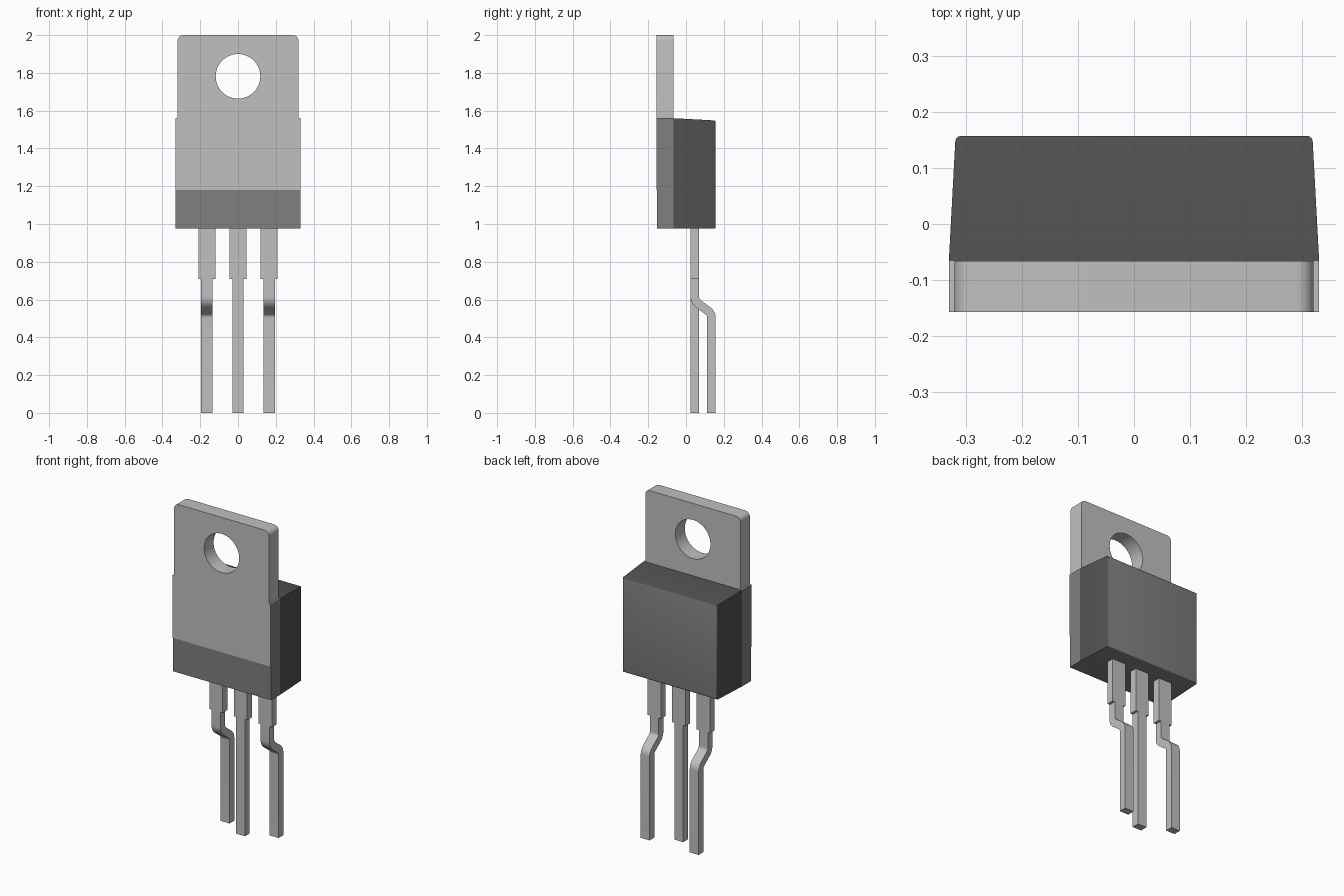
import bpy, bmesh, math
from mathutils import Vector

cube = bpy.data.objects.get("Cube")
if cube:
    bpy.data.objects.remove(cube, do_unlink=True)


def material(name, v):
    m = bpy.data.materials.new(name)
    m.use_nodes = True
    m.diffuse_color = (v, v, v, 1)
    m.node_tree.nodes["Principled BSDF"].inputs["Base Color"].default_value = (v, v, v, 1)
    return m


SILVER = material("silver metal", 0.527)
GREY = material("mid grey plastic", 0.216)
DARK = material("dark grey plastic", 0.084)


def finish(name, bm, mats, rule=None, smooth=False):
    """Turn a bmesh into an object, colouring faces by a rule."""
    bmesh.ops.recalc_face_normals(bm, faces=bm.faces)
    bm.normal_update()
    if rule:
        for f in bm.faces:
            f.material_index = rule(f.normal, f.calc_center_median())
    me = bpy.data.meshes.new(name)
    bm.to_mesh(me)
    bm.free()
    for m in mats:
        me.materials.append(m)
    ob = bpy.data.objects.new(name, me)
    bpy.context.collection.objects.link(ob)
    if smooth:
        bpy.ops.object.select_all(action="DESELECT")
        ob.select_set(True)
        bpy.context.view_layer.objects.active = ob
        bpy.ops.object.shade_smooth_by_angle(angle=math.radians(35))
    return ob


def loop(bm, pts):
    vs = [bm.verts.new(p) for p in pts]
    return [bm.edges.new((vs[i - 1], vs[i])) for i in range(len(vs))]


def extrude(bm, edges, offset):
    """Fill closed outlines (inner ones become holes) and extrude them."""
    bmesh.ops.triangle_fill(bm, edges=edges, use_beauty=True)
    r = bmesh.ops.extrude_face_region(bm, geom=bm.faces[:], use_keep_orig=True)
    vs = [g for g in r["geom"] if isinstance(g, bmesh.types.BMVert)]
    bmesh.ops.translate(bm, verts=vs, vec=offset)


def loft_box(bm, front, back):
    """Box between two rectangles, each (half width, y, z low, z high)."""
    rings = [[bm.verts.new((x, y, z)) for x, z in ((-w, a), (w, a), (w, b), (-w, b))]
             for w, y, a, b in (front, back)]
    bm.faces.new(rings[0])
    bm.faces.new(rings[1])
    for i in range(4):
        bm.faces.new((rings[0][i - 1], rings[0][i], rings[1][i], rings[1][i - 1]))


# Mounting tab: stepped plate with rounded top corners and a round hole
R = 0.03
half = [(0.33, 1.18), (0.33, 1.56), (0.32, 1.56)]
half += [(0.32 - R + R * math.cos(a), 2 - R + R * math.sin(a))
         for a in (math.pi / 2 * i / 6 for i in range(7))]
outline = half + [(-x, z) for x, z in reversed(half)]
hole = [(0.118 * math.cos(t), 1.782 + 0.118 * math.sin(t))
        for t in (math.tau * i / 48 for i in range(48))]
bm = bmesh.new()
edges = loop(bm, [(x, -0.157, z) for x, z in outline])
edges += loop(bm, [(x, -0.157, z) for x, z in hole])
extrude(bm, edges, (0, 0.091, 0))
finish("mounting_tab", bm, [SILVER, GREY],
       lambda n, c: int(abs(n.x) > 0.9 and abs(c.x) > 0.325), smooth=True)

# Plastic band under the tab
bm = bmesh.new()
loft_box(bm, (0.33, -0.153, 0.975, 1.18), (0.33, -0.066, 0.975, 1.18))
finish("front_band", bm, [GREY])

# Tapered plastic body with softened rear edges
bm = bmesh.new()
loft_box(bm, (0.33, -0.066, 0.975, 1.56), (0.318, 0.157, 0.975, 1.548))
rear = [e for e in bm.edges if all(v.co.y > 0.1 for v in e.verts)]
bmesh.ops.bevel(bm, geom=rear, offset=0.009, segments=3, profile=0.5, affect="EDGES")
finish("body", bm, [DARK, GREY], lambda n, c: int(n.y > 0.95 or n.z < -0.95), smooth=True)


# Legs
HALF_T = 0.0225
Y_IN, Y_OUT = 0.047, 0.1345


def bent_side(sign):
    """One long edge of the bent leg, offset from its filleted centre line."""
    a, b = Vector((Y_IN, 0.592)), Vector((Y_OUT, 0.526))
    down = Vector((0, -1))
    slope = (b - a).normalized()
    turn = math.acos(down.dot(slope))
    r = 0.045
    tangent = r * math.tan(turn / 2)
    c1 = a - down * tangent + Vector((r, 0))
    c2 = b + down * tangent - Vector((r, 0))
    angles = [turn * i / 8 for i in range(9)]
    pts = [(Y_IN - sign * HALF_T, 0.72)]
    r1, r2 = r + sign * HALF_T, r - sign * HALF_T
    pts += [(c1.x - r1 * math.cos(t), c1.y - r1 * math.sin(t)) for t in angles]
    pts += [(c2.x + r2 * math.cos(t), c2.y + r2 * math.sin(t)) for t in reversed(angles)]
    return pts + [(Y_OUT - sign * HALF_T, 0)]


straight = [(Y_IN - HALF_T, 0.72), (Y_IN - HALF_T, 0), (Y_IN + HALF_T, 0), (Y_IN + HALF_T, 0.72)]
bent = bent_side(1) + bent_side(-1)[::-1]

for name, x, side in (("right", -0.165, bent), ("centre", 0, straight), ("left", 0.165, bent)):
    bm = bmesh.new()
    extrude(bm, loop(bm, [(x - 0.03, y, z) for y, z in side]), (0.06, 0, 0))
    finish(name + "_leg", bm, [SILVER], smooth=True)
    bm = bmesh.new()
    loft_box(bm, (0.045, Y_IN - HALF_T, 0.71, 0.98), (0.045, Y_IN + HALF_T, 0.71, 0.98))
    bmesh.ops.translate(bm, verts=bm.verts[:], vec=(x, 0, 0))
    finish(name + "_leg_shoulder", bm, [SILVER])
